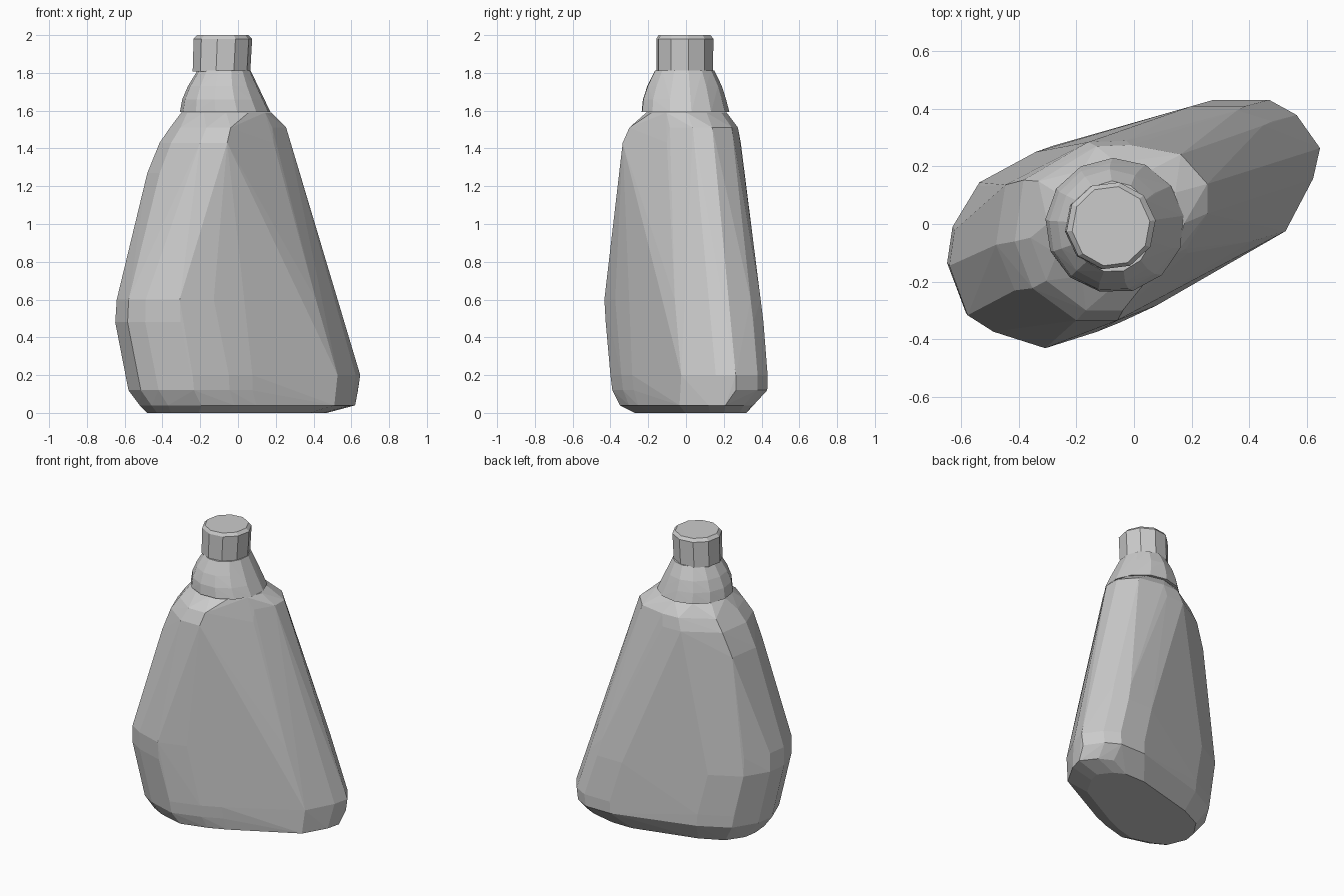
import bpy, bmesh, math

if "Cube" in bpy.data.objects:
    bpy.data.objects.remove(bpy.data.objects["Cube"], do_unlink=True)

grey = bpy.data.materials.new("plain_grey")
grey.use_nodes = True
grey.diffuse_color = (0.6, 0.6, 0.6, 1)
grey.node_tree.nodes["Principled BSDF"].inputs["Base Color"].default_value = (0.6, 0.6, 0.6, 1)


def circle(count, turn=0.0):
    angles = [math.tau * (k + turn) / count for k in range(count)]
    return [(math.cos(a), math.sin(a)) for a in angles]


def hull_part(name, levels):
    """Wrap a faceted skin around stacked outlines.
    Each level is height, left, right, front, back, outline."""
    bm = bmesh.new()
    for z, left, right, front, back, plan in levels:
        xs, ys = zip(*plan)
        for px, py in plan:
            x = left + (right - left) * (px - min(xs)) / (max(xs) - min(xs))
            y = front + (back - front) * (py - min(ys)) / (max(ys) - min(ys))
            bm.verts.new((x, y, z))
    bmesh.ops.convex_hull(bm, input=bm.verts[:])
    loose = [v for v in bm.verts if not v.link_faces]
    bmesh.ops.delete(bm, geom=loose, context="VERTS")
    # Merge flat neighbours into broad facets
    bmesh.ops.dissolve_limit(bm, angle_limit=math.radians(1),
                             verts=bm.verts[:], edges=bm.edges[:])
    bmesh.ops.recalc_face_normals(bm, faces=bm.faces[:])
    mesh = bpy.data.meshes.new(name)
    bm.to_mesh(mesh)
    bm.free()
    mesh.materials.append(grey)
    part = bpy.data.objects.new(name, mesh)
    bpy.context.scene.collection.objects.link(part)


# Slanted plan of the lower body, and the rounder plan of the shoulder
base = [(-.63, 0), (-.53, .16), (-.32, .27), (.26, .435), (.46, .435),
        (.56, .38), (.645, .26), (.62, .15), (.52, -.04), (.05, -.31),
        (-.08, -.37), (-.28, -.43), (-.48, -.37), (-.58, -.31), (-.65, -.13)]
shoulder = [(.26, .03), (.26, .14), (.16, .25), (-.03, .285), (-.16, .28),
            (-.38, .15), (-.41, -.06), (-.35, -.22), (-.2, -.33),
            (-.06, -.33), (.18, -.1)]
neck = circle(12)

hull_part("bottle_body", [
    (0, -.48, .47, -.27, .32, base),
    (.04, -.52, .62, -.35, .35, base),
    (.12, -.58, .635, -.39, .43, base),
    (.2, -.595, .647, -.4, .432, base),
    (.48, -.65, .56, -.425, .41, base),
    (.6, -.642, .525, -.432, .395, base),
    (1.27, -.48, .25, -.34, .27, shoulder),
    (1.43, -.415, .27, -.335, .29, shoulder),
    (1.51, -.36, .255, -.3, .275, shoulder),
    (1.59, -.3, .175, -.21, .215, neck)])

# Sloping neck collar
collar = circle(13, .3)
hull_part("neck_collar", [
    (1.592, -.308, .172, -.235, .23, collar),
    (1.66, -.295, .14, -.228, .212, collar),
    (1.73, -.265, .105, -.205, .19, collar),
    (1.812, -.215, .067, -.165, .15, collar)])

# Small screw cap with a softened rim
rim = circle(10, .2)
hull_part("screw_cap", [
    (1.808, -.24, .065, -.157, .143, rim),
    (1.98, -.235, .075, -.157, .145, rim),
    (2, -.215, .055, -.145, .13, rim)])
